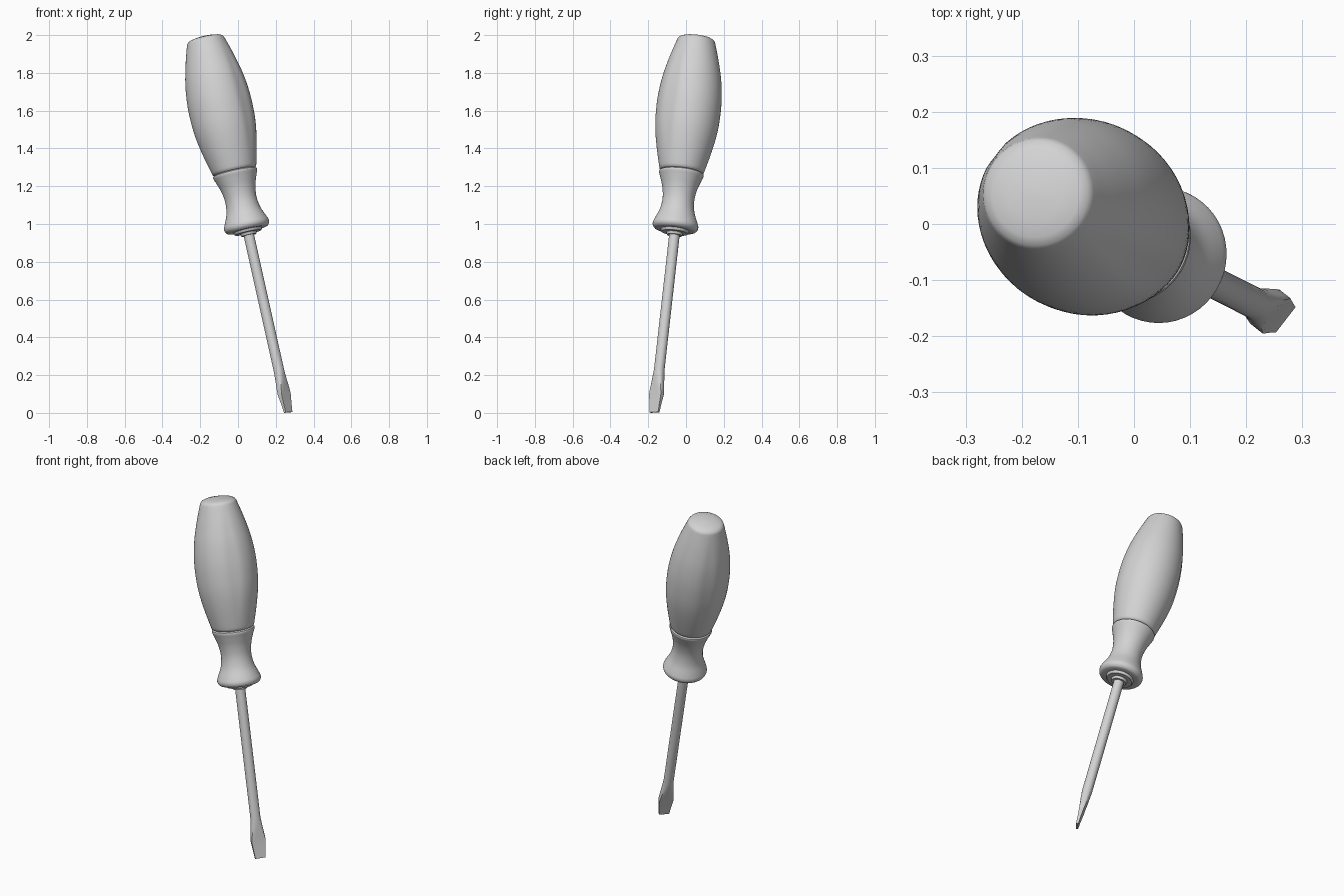
import bpy, bmesh, math
from mathutils import Matrix, Vector

if "Cube" in bpy.data.objects:
    bpy.data.objects.remove(bpy.data.objects["Cube"])

# Tool axis (tip to cap) and blade orientation
w = Vector((-0.445, 0.225, 2.0)).normalized()
u = Vector((0.62, 0.78, 0.0))
u = (u - w * u.dot(w)).normalized()
v = w.cross(u)
FRAME = Matrix.Translation((0.266, -0.167, 0.003)) @ Matrix((u, v, w)).transposed().to_4x4()

grey = bpy.data.materials.new("light_grey")
grey.diffuse_color = (0.65, 0.65, 0.65, 1)
grey.use_nodes = True
grey.node_tree.nodes["Principled BSDF"].inputs["Base Color"].default_value = grey.diffuse_color


def clamp(x, m=1.0):
    return max(-m, min(m, x))


def loft(name, rings, segments, angle=35):
    """Rings are (s, half width, half thickness, squareness, flat limit)."""
    bm = bmesh.new()
    loops = []
    for s, a, b, k, flat in rings:
        loop = []
        for i in range(segments):
            t = 2 * math.pi * i / segments
            x = a * clamp(k * math.cos(t))
            y = b * clamp(k * math.sin(t), flat)
            loop.append(bm.verts.new(FRAME @ Vector((x, y, s))))
        loops.append(loop)
    for lo, hi in zip(loops, loops[1:]):
        for i in range(segments):
            j = (i + 1) % segments
            bm.faces.new((lo[i], lo[j], hi[j], hi[i]))
    bm.faces.new(loops[0][::-1])
    bm.faces.new(loops[-1])
    bmesh.ops.recalc_face_normals(bm, faces=bm.faces)
    mesh = bpy.data.meshes.new(name)
    bm.to_mesh(mesh)
    bm.free()
    mesh.materials.append(grey)
    obj = bpy.data.objects.new(name, mesh)
    bpy.context.collection.objects.link(obj)
    bpy.ops.object.select_all(action='DESELECT')
    obj.select_set(True)
    bpy.context.view_layer.objects.active = obj
    bpy.ops.object.shade_smooth_by_angle(angle=math.radians(angle))


def smooth_profile(points, steps=4):
    """Catmull-Rom curve through (s, radius) points."""
    p = [points[0]] + points + [points[-1]]
    out = []
    for p0, p1, p2, p3 in zip(p, p[1:], p[2:], p[3:]):
        for n in range(steps):
            t = n / steps
            out.append(tuple(0.5 * (2 * b + (c - a) * t + (2 * a - 5 * b + 4 * c - d) * t * t
                                    + (3 * b - a - 3 * c + d) * t ** 3)
                             for a, b, c, d in zip(p0, p1, p2, p3)))
    return out + [points[-1]]


# Grip: swelling barrel with two shallow flats and a domed cap
grip = [(1.312, 0.108), (1.318, 0.117)]
grip += smooth_profile([(1.33, 0.121), (1.44, 0.148), (1.54, 0.166), (1.63, 0.172),
                        (1.72, 0.170), (1.82, 0.157), (1.92, 0.133), (2.0, 0.109), (2.027, 0.100)])
grip += [(2.036, 0.094), (2.043, 0.080), (2.049, 0.050), (2.052, 0.022), (2.053, 0.002)]
rings = []
for s, r in grip:
    f = max(0.0, math.sin(math.pi * clamp((s - 1.34) / 0.68))) if 1.34 < s < 2.02 else 0.0
    rings.append((s, r, r * (1 - 0.02 * f), 1, 1 - 0.03 * f))
loft("grip", rings, 64, 40)

# Collar: waisted neck flaring to a rounded guard with a stepped underside
collar = [(0.966, 0.030), (0.966, 0.040), (0.980, 0.044), (0.980, 0.070), (0.984, 0.074),
          (0.994, 0.076), (0.994, 0.098)]
collar += smooth_profile([(0.997, 0.110), (1.008, 0.119), (1.025, 0.121), (1.05, 0.112),
                          (1.10, 0.092), (1.16, 0.084), (1.22, 0.092), (1.27, 0.108),
                          (1.297, 0.118), (1.308, 0.118)])
collar += [(1.314, 0.108)]
loft("collar", [(s, r, r, 1, 1) for s, r in collar], 48, 40)

# Shaft: round rod flattening into a flared blade
K = math.sqrt(2)
loft("shaft_and_blade", [
    (0.0, 0.0285, 0.006, K, 1),
    (0.05, 0.034, 0.009, K, 1),
    (0.10, 0.040, 0.013, K, 1),
    (0.13, 0.038, 0.017, 1.3, 1),
    (0.18, 0.032, 0.023, 1.12, 1),
    (0.23, 0.028, 0.028, 1, 1),
    (0.60, 0.028, 0.028, 1, 1),
    (0.99, 0.028, 0.028, 1, 1),
], 24, 30)
